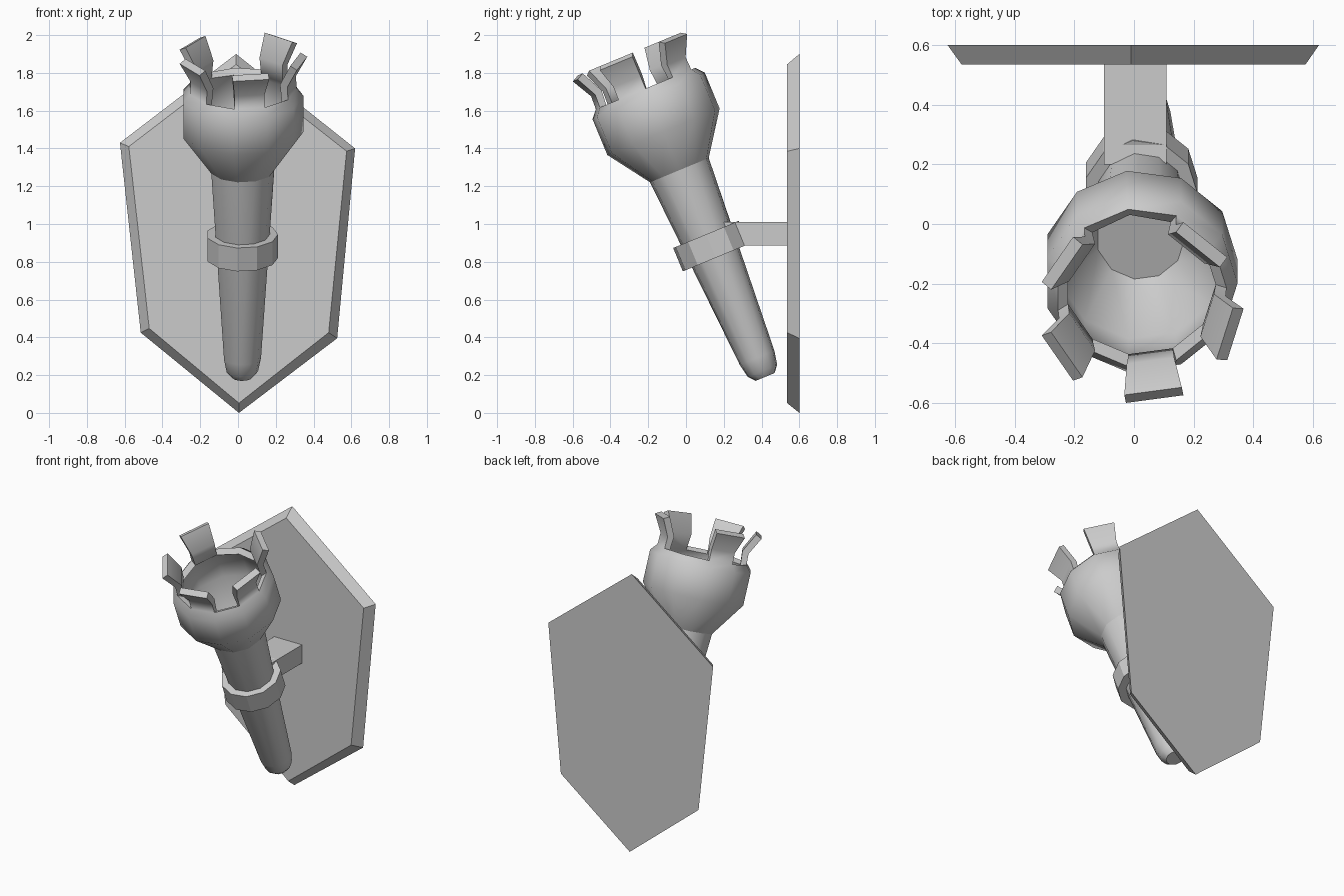
import bpy, bmesh, math
from mathutils import Matrix, Vector

if "Cube" in bpy.data.objects:
    bpy.data.objects.remove(bpy.data.objects["Cube"])

SIDES = 11
TILT = math.radians(22.5)
# torch frame: origin at the neck, local z runs along the leaning torch
FRAME = Matrix.Translation((0.022, -0.035, 1.285)) @ Matrix.Rotation(TILT, 4, 'X')


def finish(name, bm, smooth=None, recalc=True):
    if recalc:
        bmesh.ops.recalc_face_normals(bm, faces=bm.faces[:])
    me = bpy.data.meshes.new(name)
    bm.to_mesh(me)
    bm.free()
    ob = bpy.data.objects.new(name, me)
    bpy.context.collection.objects.link(ob)
    if smooth:
        bpy.ops.object.select_all(action='DESELECT')
        ob.select_set(True)
        bpy.context.view_layer.objects.active = ob
        bpy.ops.object.shade_smooth_by_angle(angle=math.radians(smooth))
    return ob


def lathe(bm, profile, prong_from=None, prongs=()):
    """Spin (radius, height) rings; above ring prong_from only some segments are kept."""
    rings = []
    for r, h in profile:
        rings.append([bm.verts.new(FRAME @ Vector((r * math.cos(a), r * math.sin(a), h)))
                      for a in (2 * math.pi * k / SIDES for k in range(SIDES))])
    for i in range(len(rings) - 1):
        for k in range(SIDES):
            if prong_from is not None and i >= prong_from and k not in prongs:
                continue
            n = (k + 1) % SIDES
            bm.faces.new((rings[i][k], rings[i][n], rings[i + 1][n], rings[i + 1][k]))
    loose = [v for v in bm.verts if not v.link_faces]
    bmesh.ops.delete(bm, geom=loose, context='VERTS')
    return rings


# handle with rounded tip
bm = bmesh.new()
rings = lathe(bm, [(0.055, -1.185), (0.085, -1.15), (0.1, -1.075), (0.172, 0.03)])
bm.faces.new(rings[0])
bm.faces.new(rings[-1])
finish("handle", bm, 50)

# collar around the handle
bm = bmesh.new()
rings = lathe(bm, [(0.13, -0.502), (0.19, -0.502), (0.19, -0.368), (0.14, -0.368), (0.13, -0.502)])
bmesh.ops.remove_doubles(bm, verts=bm.verts[:], dist=1e-5)
finish("collar", bm, 30)

# bowl with a crown of five flared prongs
bm = bmesh.new()
rings = lathe(bm, [(0.17, 0.0), (0.325, 0.22), (0.325, 0.425), (0.288, 0.468),
                   (0.285, 0.54), (0.345, 0.65)], 3, (1, 4, 6, 8, 10))
bm.faces.new(rings[0][::-1])
bowl = finish("bowl", bm, None, recalc=False)
solid = bowl.modifiers.new("wall", 'SOLIDIFY')
solid.thickness = 0.042
solid.offset = -1
bpy.context.view_layer.objects.active = bowl
bowl.select_set(True)
bpy.ops.object.modifier_apply(modifier="wall")
bpy.ops.object.shade_smooth_by_angle(angle=math.radians(50))

# bracket arm
bm = bmesh.new()
bmesh.ops.create_cube(bm, size=1, matrix=Matrix.Translation((0.004, 0.37, 0.948))
                      @ Matrix.Diagonal((0.21, 0.34, 0.125, 1)))
finish("bracket", bm)

# wall plaque with bevelled edge
back = [(-0.01, 1.9), (-0.625, 1.43), (-0.515, 0.425), (0.005, 0.0), (0.525, 0.395), (0.62, 1.4)]
front = [(-0.01, 1.845), (-0.578, 1.41), (-0.47, 0.447), (0.005, 0.052), (0.48, 0.425), (0.575, 1.385)]
bm = bmesh.new()
b = [bm.verts.new((x, 0.6, z)) for x, z in back]
f = [bm.verts.new((x, 0.535, z)) for x, z in front]
bm.faces.new(b)
bm.faces.new(f)
for i in range(6):
    j = (i + 1) % 6
    bm.faces.new((b[i], b[j], f[j], f[i]))
finish("plaque", bm)
